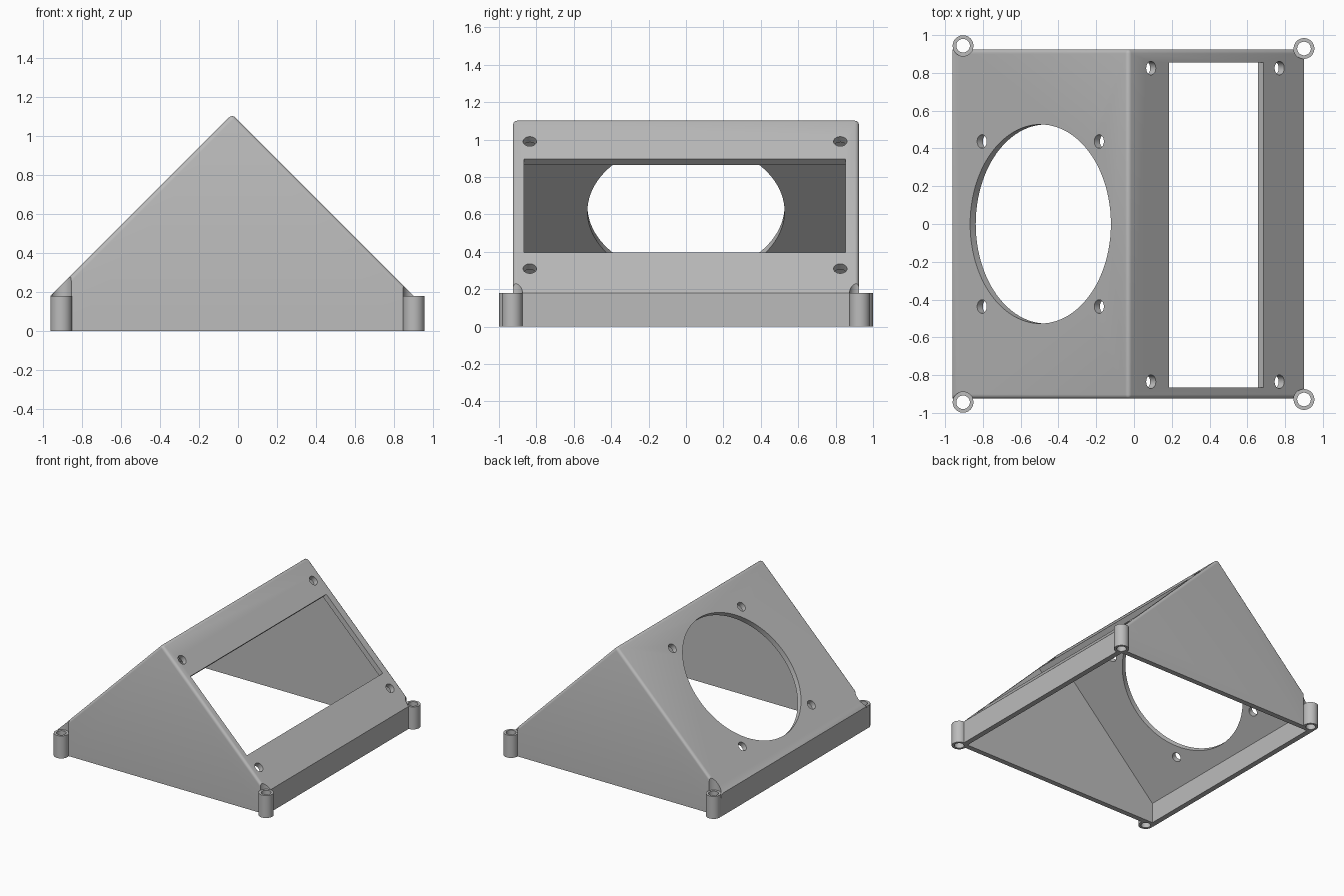
import bpy
import bmesh
from math import pi
from mathutils import Matrix

cube = bpy.data.objects.get("Cube")
if cube:
    bpy.data.objects.remove(cube, do_unlink=True)

grey = bpy.data.materials.new("plain grey")
grey.use_nodes = True
COLOUR = (0.5, 0.5, 0.5, 1)
grey.diffuse_color = COLOUR
grey.node_tree.nodes["Principled BSDF"].inputs["Base Color"].default_value = COLOUR

RIDGE_X, HALF_X, HALF_Y = -0.03, 0.93, 0.925
EAVE, WALL = 0.18, 0.042
BOSS_R, BORE_R, SCREW_R = 0.055, 0.036, 0.036


def add_object(name, bm):
    bmesh.ops.recalc_face_normals(bm, faces=bm.faces)
    mesh = bpy.data.meshes.new(name)
    bm.to_mesh(mesh)
    bm.free()
    obj = bpy.data.objects.new(name, mesh)
    bpy.context.collection.objects.link(obj)
    mesh.materials.append(grey)
    return obj


def gable(name, half_x, half_y, bottom, eave, rounding=0):
    """Five-sided house profile with 45 degree slopes, extruded along y."""
    profile = [(-half_x, bottom), (-half_x, eave), (0, eave + half_x),
               (half_x, eave), (half_x, bottom)]
    bm = bmesh.new()
    face = bm.faces.new([bm.verts.new((RIDGE_X + x, -half_y, z)) for x, z in profile])
    ends = bmesh.ops.extrude_face_region(bm, geom=[face])["geom"]
    bmesh.ops.translate(bm, vec=(0, 2 * half_y, 0),
                        verts=[g for g in ends if isinstance(g, bmesh.types.BMVert)])
    if rounding:
        # Ridge and sloping gable edges
        top = [e for e in bm.edges if max(v.co.z for v in e.verts) > eave + 0.1]
        bmesh.ops.bevel(bm, geom=top, offset=rounding, segments=4,
                        profile=0.5, affect='EDGES')
    return add_object(name, bm)


def cylinder(name, radius, depth, matrix, segments=48):
    bm = bmesh.new()
    bmesh.ops.create_cone(bm, cap_ends=True, segments=segments, radius1=radius,
                          radius2=radius, depth=depth, matrix=matrix)
    return add_object(name, bm)


def cut(target, cutter):
    mod = target.modifiers.new("cut", 'BOOLEAN')
    mod.operation = 'DIFFERENCE'
    mod.solver = 'EXACT'
    mod.object = cutter
    bpy.context.view_layer.objects.active = target
    bpy.ops.object.modifier_apply(modifier=mod.name)
    bpy.data.objects.remove(cutter, do_unlink=True)


def on_slope(x, y):
    """Frame on a slope's outer surface, z along its normal."""
    side = 1 if x > RIDGE_X else -1
    z = EAVE + HALF_X - abs(x - RIDGE_X)
    return Matrix.Translation((x, y, z)) @ Matrix.Rotation(side * pi / 4, 4, 'Y')


# Hollow housing, open underneath
housing = gable("housing", HALF_X, HALF_Y, 0, EAVE, rounding=0.022)
inner_eave = EAVE - WALL * (2 ** 0.5 - 1)
cut(housing, gable("cavity", HALF_X - WALL, HALF_Y - WALL, -0.2, inner_eave))

# Rectangular window in the left slope
bm = bmesh.new()
bmesh.ops.create_cube(bm, size=1, matrix=on_slope(0.435, -0.006)
                      @ Matrix.Diagonal((0.707, 1.72, 0.2, 1)))
cut(housing, add_object("window_cutter", bm))

# Round opening in the right slope
cut(housing, cylinder("round_cutter", 0.527, 0.2, on_slope(-0.495, 0), 96))

# Screw holes around both openings
for xs, ys in (((0.09, 0.77), (-0.835, 0.825)), ((-0.805, -0.185), (-0.437, 0.437))):
    for x in xs:
        for y in ys:
            cut(housing, cylinder("screw_cutter", SCREW_R, 0.2, on_slope(x, y), 32))

# Corner mounting bosses, with clearance notched out of the housing above them
for side, x, y in (("right", -0.905, 0.944), ("left", 0.9, 0.929)):
    for end, sign in (("front", -1), ("back", 1)):
        place = Matrix.Translation((x, sign * y, EAVE / 2))
        cut(housing, cylinder("notch_cutter", BOSS_R, 0.6, place))
        boss = cylinder(f"{end}_{side}_boss", BOSS_R, EAVE, place)
        cut(boss, cylinder("bore_cutter", BORE_R, 0.6, place))

# Smooth the rounds, keep the corners crisp
for obj in bpy.context.view_layer.objects:
    obj.select_set(obj.name == "housing" or obj.name.endswith("_boss"))
bpy.context.view_layer.objects.active = housing
bpy.ops.object.shade_smooth_by_angle(angle=pi / 6)
